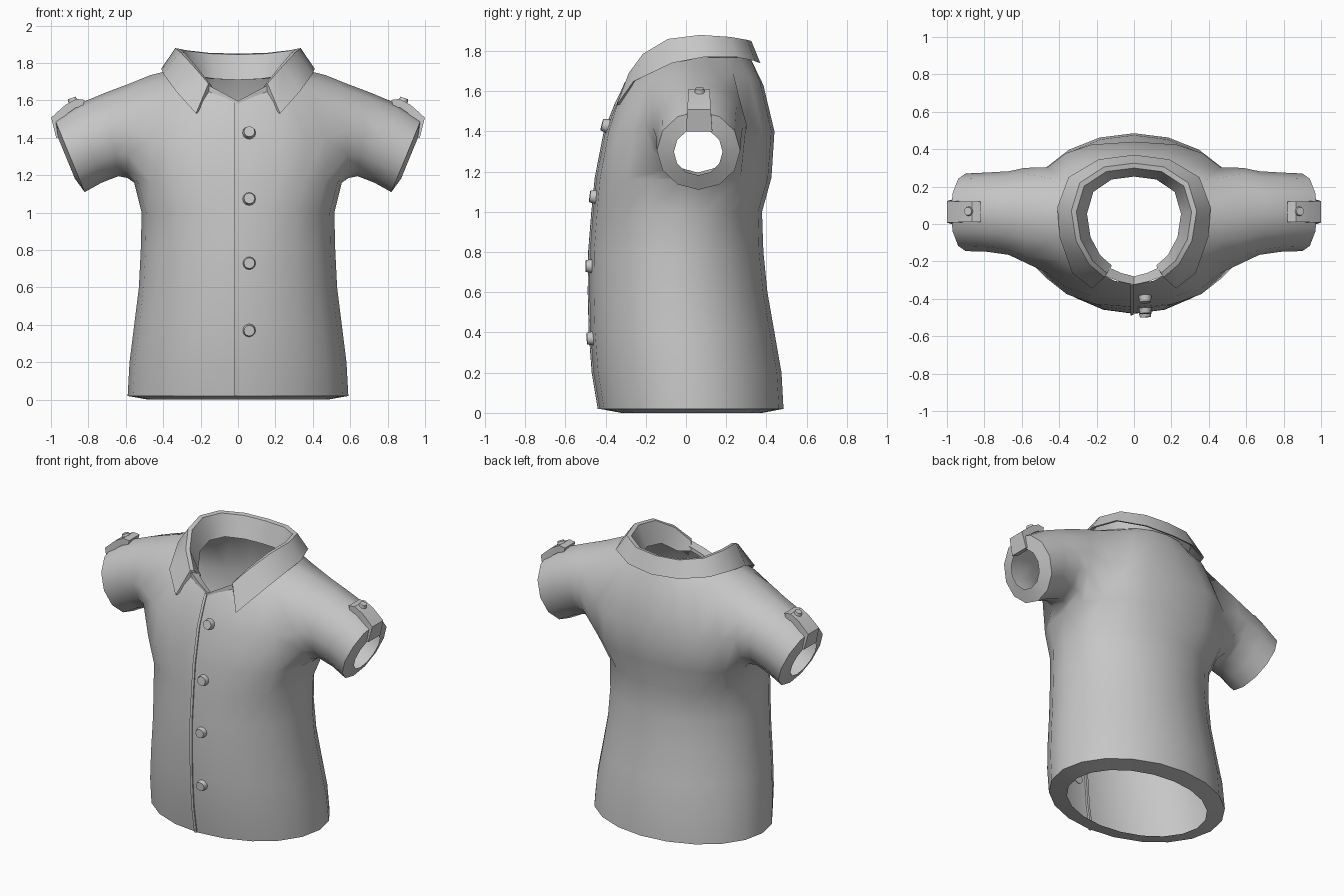
import bpy, bmesh, math
from mathutils import Vector

if "Cube" in bpy.data.objects:
    bpy.data.objects.remove(bpy.data.objects["Cube"])

fabric = bpy.data.materials.new("grey_fabric")
fabric.diffuse_color = (0.57, 0.57, 0.57, 1)
fabric.use_nodes = True
fabric.node_tree.nodes["Principled BSDF"].inputs["Base Color"].default_value = fabric.diffuse_color


def finish(ob, angle):
    bpy.ops.object.select_all(action='DESELECT')
    ob.select_set(True)
    bpy.context.view_layer.objects.active = ob
    bpy.ops.object.shade_smooth_by_angle(angle=math.radians(angle))


def make_object(name, bm, angle):
    me = bpy.data.meshes.new(name)
    bm.to_mesh(me)
    bm.free()
    ob = bpy.data.objects.new(name, me)
    bpy.context.collection.objects.link(ob)
    me.materials.append(fabric)
    finish(ob, angle)
    return ob


def bridge(bm, a, b):
    n = len(a)
    for i in range(n):
        j = (i + 1) % n
        bm.faces.new((a[i], a[j], b[j], b[i]))


def loft(name, sections, angle=30):
    """Skin closed cross-sections in order and cap both ends."""
    bm = bmesh.new()
    rings = [[bm.verts.new(p) for p in s] for s in sections]
    for a, b in zip(rings, rings[1:]):
        bridge(bm, a, b)
    bm.faces.new(rings[0])
    bm.faces.new(rings[-1])
    bmesh.ops.recalc_face_normals(bm, faces=bm.faces)
    return make_object(name, bm, angle)


def button(name, loc, axis, r, depth):
    bpy.ops.mesh.primitive_cone_add(vertices=12, radius1=r, radius2=r * 0.8,
                                    depth=depth, location=loc)
    ob = bpy.context.object
    ob.name = name
    ob.rotation_euler = Vector(axis).to_track_quat('Z', 'Y').to_euler()
    ob.data.materials.append(fabric)
    finish(ob, 35)


def power(v, e):
    return math.copysign(abs(v) ** e, v)


# Torso rows: half width, front y, back y, z at front, side, back, squareness
COLS = 20
rows = [(0.59, -0.43, 0.485, 0.02, 0.02, 0.02, 1),
        (0.58, -0.46, 0.475, 0.2, 0.2, 0.2, 1),
        (0.555, -0.475, 0.44, 0.4, 0.4, 0.4, 1),
        (0.53, -0.48, 0.405, 0.6, 0.6, 0.6, 1),
        (0.52, -0.478, 0.385, 0.8, 0.8, 0.8, 1),
        (0.515, -0.462, 0.378, 1.0, 1.0, 1.0, 0.95),
        (0.555, -0.445, 0.425, 1.17, 1.16, 1.17, 0.82),
        (0.54, -0.40, 0.44, 1.4, 1.4, 1.4, 0.74),
        (0.47, -0.345, 0.385, 1.54, 1.735, 1.63, 1),
        (0.33, -0.32, 0.32, 1.59, 1.77, 1.765, 1)]
ARMPIT, CHEST, SHOULDER = 6, 7, 8

bm = bmesh.new()
grid = []
for hw, yf, yb, zf, zs, zb, e in rows:
    ring = []
    for i in range(COLS):
        a = 2 * math.pi * i / COLS
        t = min(i, COLS - i) / (COLS / 4)
        z = zf + (zs - zf) * t if t <= 1 else zs + (zb - zs) * (t - 1)
        y = (yf + yb) / 2 - (yb - yf) / 2 * power(math.cos(a), e)
        ring.append(bm.verts.new((hw * power(math.sin(a), e), y, z)))
    grid.append(ring)

# Torso faces, leaving an armhole on each side
for r in range(len(rows) - 1):
    for i in range(COLS):
        if ARMPIT <= r < SHOULDER and (3 <= i < 7 or 13 <= i < 17):
            continue
        j = (i + 1) % COLS
        bm.faces.new((grid[r][i], grid[r][j], grid[r + 1][j], grid[r + 1][i]))

# Hem turned inward
hem = [bm.verts.new((v.co.x * 0.81, 0.03 + (v.co.y - 0.03) * 0.765, 0)) for v in grid[0]]
bridge(bm, hem, grid[0])

# Sleeve rings: top x, top z, bottom x, bottom z, front y, back y
# (the last ring is the cuff turned inward)
sleeve = [(0.58, 1.69, 0.59, 1.185, -0.205, 0.30),
          (0.70, 1.645, 0.64, 1.195, -0.165, 0.282),
          (0.85, 1.583, 0.73, 1.16, -0.148, 0.275),
          (0.98, 1.50, 0.82, 1.11, -0.145, 0.27),
          (0.968, 1.415, 0.872, 1.182, -0.06, 0.182)]
armhole = [(SHOULDER, 5), (SHOULDER, 4), (SHOULDER, 3), (CHEST, 3),
           (ARMPIT, 3), (ARMPIT, 4), (ARMPIT, 5), (ARMPIT, 6), (ARMPIT, 7),
           (CHEST, 7), (SHOULDER, 7), (SHOULDER, 6)]
for side in (1, -1):
    prev = [grid[r][c if side > 0 else COLS - c] for r, c in armhole]
    for tx, tz, bx, bz, yf, yb in sleeve:
        ring = []
        for k in range(12):
            a = math.pi * k / 6
            u, s = math.cos(a), math.sin(a)
            ring.append(bm.verts.new((side * ((tx + bx) / 2 + (tx - bx) / 2 * u),
                                      (yf + yb) / 2 - (yb - yf) / 2 * s,
                                      (tz + bz) / 2 + (tz - bz) / 2 * u)))
        bridge(bm, prev, ring)
        prev = ring
bmesh.ops.delete(bm, geom=[v for v in bm.verts if not v.link_faces], context='VERTS')
bmesh.ops.recalc_face_normals(bm, faces=bm.faces)
bm.faces.ensure_lookup_table()
bm.normal_update()
if bm.faces[0].normal.y > 0:
    bmesh.ops.reverse_faces(bm, faces=bm.faces)
make_object("shirt_body", bm, 65)

# Collar stations from wing tip to centre back: ridge point, outer edge point
half = [((0.158, -0.285, 1.69), (0.225, -0.345, 1.53)),
        ((0.24, -0.215, 1.785), (0.33, -0.262, 1.648)),
        ((0.31, -0.09, 1.86), (0.398, -0.07, 1.74)),
        ((0.335, 0.07, 1.88), (0.41, 0.09, 1.77)),
        ((0.29, 0.22, 1.87), (0.35, 0.25, 1.77)),
        ((0.16, 0.305, 1.855), (0.19, 0.345, 1.75)),
        ((0, 0.325, 1.85), (0, 0.37, 1.74))]


def collar_section(ridge, outer, side):
    (x, y, z), (ox, oy, oz) = ridge, outer
    base = z - 0.14 if z > 1.75 else z - 0.05
    pts = [(ox, oy, oz), (x, y, z), (x * 0.92, y * 0.92, z - 0.005),
           (x * 0.75, y * 0.78, base), (x * 0.86, y * 0.88, base),
           (x * 0.96, y * 0.96, z - 0.035), (ox * 0.95, oy * 0.955, oz + 0.005)]
    return [(side * px, py, pz) for px, py, pz in pts]


loft("collar", [collar_section(r, o, 1) for r, o in half] +
     [collar_section(r, o, -1) for r, o in reversed(half[:-1])], 40)

# Collar stand closing the V at the throat
throat = [(0.165, -0.275, 1.685), (0.08, -0.307, 1.64), (0, -0.325, 1.597),
          (-0.08, -0.307, 1.64), (-0.165, -0.275, 1.685)]
loft("collar_stand", [[(x, y, z), (x * 0.85, y + 0.045, z - 0.02),
                       (x * 0.85, y + 0.045, z - 0.045), (x, y, z - 0.045)]
                      for x, y, z in throat])

# Front placket edge
loft("placket_edge", [[(-0.02, yf - 0.009, z), (-0.004, yf - 0.007, z),
                       (-0.004, yf + 0.015, z), (-0.02, yf + 0.015, z)]
                      for _, yf, _, z, _, _, _ in rows])

# Front buttons
for n, (y, z, tilt) in enumerate([(-0.402, 1.43, 0.25), (-0.462, 1.075, 0.12),
                                  (-0.482, 0.73, 0.02), (-0.476, 0.37, -0.05)]):
    button(f"front_button_{n + 1}", (0.06, y, z), (0.05, -1, tilt), 0.036, 0.034)

# Sleeve tabs folded over the cuffs, each with a button
path = [(0.82, 1.603, 0.055), (0.865, 1.608, 0.055), (0.925, 1.575, 0.055),
        (0.999, 1.508, 0.058), (0.972, 1.40, 0.066)]
core = Vector((0.86, 1.44))
for side, label in ((1, "right"), (-1, "left")):
    sections = []
    for x, z, w in path:
        p = Vector((x, z))
        q = p + (core - p).normalized() * 0.045
        sections.append([(side * p.x, 0.065 - w, p.y), (side * p.x, 0.065 + w, p.y),
                         (side * q.x, 0.065 + w, q.y), (side * q.x, 0.065 - w, q.y)])
    loft(f"sleeve_tab_{label}", sections)
    button(f"sleeve_button_{label}", (side * 0.885, 0.068, 1.602),
           (side * 0.35, 0, 1), 0.027, 0.024)
